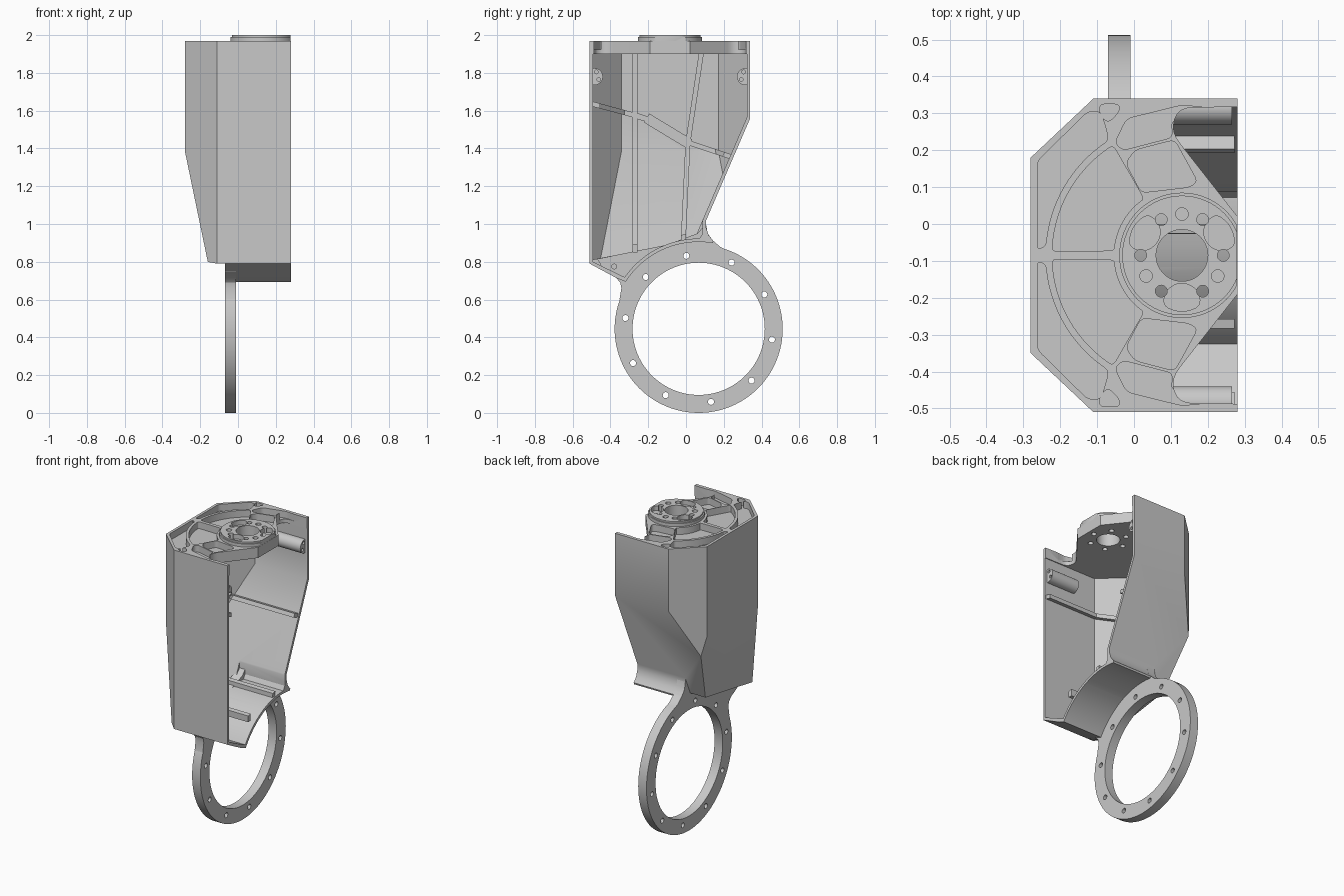
import bpy, bmesh, math
from mathutils import Vector
from mathutils.geometry import points_in_planes

if "Cube" in bpy.data.objects:
    bpy.data.objects.remove(bpy.data.objects["Cube"], do_unlink=True)

GREY = (0.58, 0.58, 0.58, 1)
grey = bpy.data.materials.new("machined_grey")
grey.use_nodes = True
grey.diffuse_color = GREY
grey.node_tree.nodes["Principled BSDF"].inputs["Base Color"].default_value = GREY

HUB = (0.13, -0.085)       # hub axis, x and y
RING = (0.067, 0.445)      # ring axis, y and z
MID = HUB[1]               # mirror line of the top plate


def finish(bm, name):
    bmesh.ops.recalc_face_normals(bm, faces=bm.faces)
    mesh = bpy.data.meshes.new(name)
    bm.to_mesh(mesh)
    bm.free()
    obj = bpy.data.objects.new(name, mesh)
    bpy.context.collection.objects.link(obj)
    mesh.materials.append(grey)
    return obj


def prisms(name, outlines, axis, lo, hi):
    """Extrude separate outlines along x (points are y, z) or z (points are x, y)."""
    bm = bmesh.new()
    for pts in outlines:
        ends = []
        for t in (lo, hi):
            ends.append([bm.verts.new((t, a, b) if axis == "x" else (a, b, t)) for a, b in pts])
            bm.faces.new(ends[-1])
        n = len(pts)
        for i in range(n):
            j = (i + 1) % n
            bm.faces.new((ends[0][i], ends[0][j], ends[1][j], ends[1][i]))
    return finish(bm, name)


def boolean(obj, tool, op):
    """Apply a boolean and drop the tool; a cut that would erase the part is skipped."""
    mod = obj.modifiers.new(op, "BOOLEAN")
    mod.operation, mod.object, mod.solver = op, tool, "EXACT"
    bpy.context.view_layer.objects.active = obj
    result = obj.evaluated_get(bpy.context.evaluated_depsgraph_get())
    if len(result.data.polygons):
        bpy.ops.object.modifier_apply(modifier=mod.name)
    else:
        obj.modifiers.remove(mod)
    bpy.data.objects.remove(tool, do_unlink=True)
    return obj


def polar(c, r, deg):
    a = math.radians(deg)
    return (c[0] + r * math.cos(a), c[1] + r * math.sin(a))


def circle(c, r, n=64):
    return [polar(c, r, 360 * i / n) for i in range(n)]


def arc(c, r, a0, a1, n=14):
    return [polar(c, r, a0 + (a1 - a0) * i / n) for i in range(n + 1)]


def rounded(pts, r=0.02):
    out = []
    for i, p in enumerate(pts):
        p = Vector(p)
        a, b = Vector(pts[i - 1]) - p, Vector(pts[(i + 1) % len(pts)]) - p
        a = p + a * min(0.45, r / a.length)
        b = p + b * min(0.45, r / b.length)
        for t in (0, 0.25, 0.5, 0.75, 1):
            out.append(tuple(a * (1 - t) ** 2 + p * 2 * t * (1 - t) + b * t * t))
    return out


def mirrored(outlines):
    return outlines + [[(x, 2 * MID - y) for x, y in o] for o in outlines]


def bar(a, b, w):
    a, b = Vector(a), Vector(b)
    d = (b - a).normalized()
    n = Vector((-d.y, d.x)) * w / 2
    a, b = a - d * w * 0.4, b + d * w * 0.4
    return [tuple(v) for v in (a + n, b + n, b - n, a - n)]


def body(name, inset, top, front):
    """Faceted convex housing solid with every wall plane moved inward by inset."""
    walls = [((-0.28, 0, 0), (-1, 0, 0)), ((0, -0.51, 0), (0, -1, 0)), ((0, 0.34, 0), (0, 1, 0)),
             ((-0.11, 0.34, 0), (-0.16, 0.17, 0)), ((-0.11, -0.51, 0), (-0.16, -0.17, 0)),
             ((0, 0.34, 1.56), (0, 0.51, -0.22)), ((-0.28, 0, 1.38), (-0.58, 0, -0.12)),
             ((0, -0.51, 0.79), (0, 0.197, -1))]
    planes = [(1, 0, 0, -front), (0, 0, 1, -top)]
    for co, no in walls:
        no = Vector(no).normalized()
        planes.append((no.x, no.y, no.z, inset - no.dot(Vector(co))))
    bm = bmesh.new()
    for p in points_in_planes(planes)[0]:
        bm.verts.new(p)
    bmesh.ops.remove_doubles(bm, verts=bm.verts[:], dist=0.0005)
    bmesh.ops.convex_hull(bm, input=bm.verts[:])
    bmesh.ops.dissolve_limit(bm, angle_limit=0.01, verts=bm.verts[:], edges=bm.edges[:])
    return finish(bm, name)


# Outer housing: faceted body plus the saddle that sits over the ring
housing = body("housing", 0, 1.97, 0.28)
saddle = [(-0.51, 1.2), (-0.51, 0.79), (-0.37, 0.715), (-0.31, 0.69), (0, 0.7), (0.13, 0.86), (0.145, 0.91),
          (0.12, 0.94), (0.107, 0.98), (0.107, 1.02), (0.128, 1.07), (0.1, 1.2)]
boolean(housing, prisms("saddle", [saddle], "x", -0.07, 0.28), "UNION")
boolean(housing, prisms("saddle_cut", [circle(RING, 0.46, 96)], "x", -0.07, 0.4), "DIFFERENCE")

# Cavity, with ribs and screw bosses taken out of it
cavity = body("cavity", 0.018, 1.9, 0.35)
floor = [(-0.492, 1.2), (-0.492, 0.8), (-0.36, 0.735), (-0.31, 0.712), (0, 0.75), (0.07, 0.92), (0.088, 0.95),
         (0.088, 1.02), (0.108, 1.075), (0.08, 1.2)]
boolean(cavity, prisms("floor_space", [floor], "x", -0.05, 0.35), "UNION")
boolean(cavity, prisms("floor_arc", [circle(RING, 0.478, 96)], "x", -0.07, 0.4), "DIFFERENCE")
rib_lines = [((-0.27, 1.93), (-0.27, 0.86), 0.026), ((0.085, 1.93), (0.01, 1.43), 0.026),
             ((0.01, 1.43), (-0.015, 0.9), 0.026), ((-0.55, 1.65), (-0.27, 1.575), 0.026),
             ((-0.27, 1.575), (-0.19, 1.55), 0.03), ((-0.19, 1.55), (0.0, 1.435), 0.055),
             ((0.0, 1.435), (0.3, 1.335), 0.026)]
ribs = None
for a, b, w in rib_lines:
    piece = prisms("ribs", [bar(a, b, w)], "x", -0.3, 0.272)
    ribs = boolean(ribs, piece, "UNION") if ribs else piece
boolean(ribs, body("rib_depth", 0.055, 2.1, 0.4), "DIFFERENCE")
boolean(cavity, ribs, "DIFFERENCE")
for y in (-0.485, 0.315):
    boolean(cavity, prisms("boss", [circle((y, 1.78), 0.045, 32)], "x", 0.06, 0.265), "DIFFERENCE")
boolean(housing, cavity, "DIFFERENCE")

# Screw holes in the bosses
spots = [(-0.475, 1.805), (-0.462, 1.765), (0.305, 1.805), (0.292, 1.765)]
boolean(housing, prisms("screw_holes", [circle(s, 0.01, 16) for s in spots], "x", 0.2, 0.3), "DIFFERENCE")

# Open notches either side of the hub
notch = rounded([(0.32, -0.03), (0.1, 0.25), (0.12, 0.315), (0.32, 0.318)], 0.04)
boolean(housing, prisms("notches", mirrored([notch]), "z", 1.86, 2.1), "DIFFERENCE")

# Pockets between the ribs of the top plate
outer = [(-0.262, -0.07), (-0.262, 0.17), (-0.125, 0.305), (-0.09, 0.305), (-0.072, 0.245)]
outer += arc(HUB, 0.37, 123, 176)
inner = arc(HUB, 0.352, 122, 178.3) + arc(HUB, 0.185, 176, 124)
side = [(-0.022, 0.165), (0.002, 0.2), (0.11, 0.228), (0.172, 0.115), (0.15, 0.1), (0.02, 0.085)]
edge = [(-0.052, 0.22), (-0.02, 0.285), (0.13, 0.322), (0.2, 0.315), (0.2, 0.28), (0.1, 0.28), (0.105, 0.235), (-0.03, 0.2)]
ear = [(-0.095, 0.325), (-0.04, 0.325), (-0.04, 0.305), (-0.068, 0.275), (-0.09, 0.29)]
pockets = [rounded(o, 0.016) for o in (outer, inner, side, edge, ear)]
for pocket in pockets:
    boolean(housing, prisms("pocket", mirrored([pocket]), "z", 1.925, 2.1), "DIFFERENCE")

# Hub with kidney pockets and bolt circle, flattened at the open side
hub = prisms("hub", [circle(HUB, 0.17)], "z", 1.91, 1.99)
boolean(hub, prisms("hub_step", [circle(HUB, 0.162)], "z", 1.95, 2.0), "UNION")
boolean(hub, prisms("hub_flat", [[(0.279, -1), (1, -1), (1, 1), (0.279, 1)]], "z", 1.8, 2.1), "DIFFERENCE")
kidneys = []
for turn in (30, 150, 270):
    shape = [(0.078, -12), (0.108, -25), (0.148, -20), (0.155, 0), (0.148, 20), (0.108, 25), (0.078, 12)]
    kidneys.append(rounded([polar(HUB, r, turn + a) for r, a in shape], 0.025))
boolean(hub, prisms("kidneys", kidneys, "z", 1.96, 2.1), "DIFFERENCE")
blind = [circle(polar(HUB, 0.112, a), 0.017, 20) for a in (90, 210, 330)]
boolean(hub, prisms("blind_holes", blind, "z", 1.96, 2.1), "DIFFERENCE")
through = [circle(polar(HUB, 0.112, a), 0.016, 20) for a in (0, 60, 120, 180, 240, 300)]
for part in (hub, housing):
    boolean(part, prisms("bore", [circle(HUB, 0.07)] + through, "z", 1.8, 2.1), "DIFFERENCE")

# Mounting ring with filleted neck
ring = prisms("mounting_ring", [circle(RING, 0.445, 96)], "x", -0.07, -0.01)
neck = [(-0.47, 0.815), (-0.43, 0.747), (-0.37, 0.715), (-0.348, 0.69), (-0.342, 0.66), (-0.352, 0.6), (-0.2, 0.6),
        (0.2, 0.7), (0.24, 0.85), (0.18, 0.88), (0.14, 0.915), (0.115, 0.95), (0.106, 1.0), (0.06, 0.95),
        (-0.1, 0.89), (-0.3, 0.85)]
boolean(ring, prisms("neck", [neck], "x", -0.07, -0.01), "UNION")
holes = [circle(polar(RING, 0.392, 99.6 + 36 * i), 0.016, 20) for i in range(10)]
holes += [circle((-0.38, 0.775), 0.013, 16), circle((0.095, 0.935), 0.013, 16)]
boolean(ring, prisms("ring_holes", [circle(RING, 0.35, 96)] + holes, "x", -0.2, 0.1), "DIFFERENCE")

# Smooth the curved walls, keep machined edges crisp
for part in (housing, hub, ring):
    bpy.ops.object.select_all(action="DESELECT")
    part.select_set(True)
    bpy.context.view_layer.objects.active = part
    bpy.ops.object.shade_smooth_by_angle(angle=math.radians(28))
